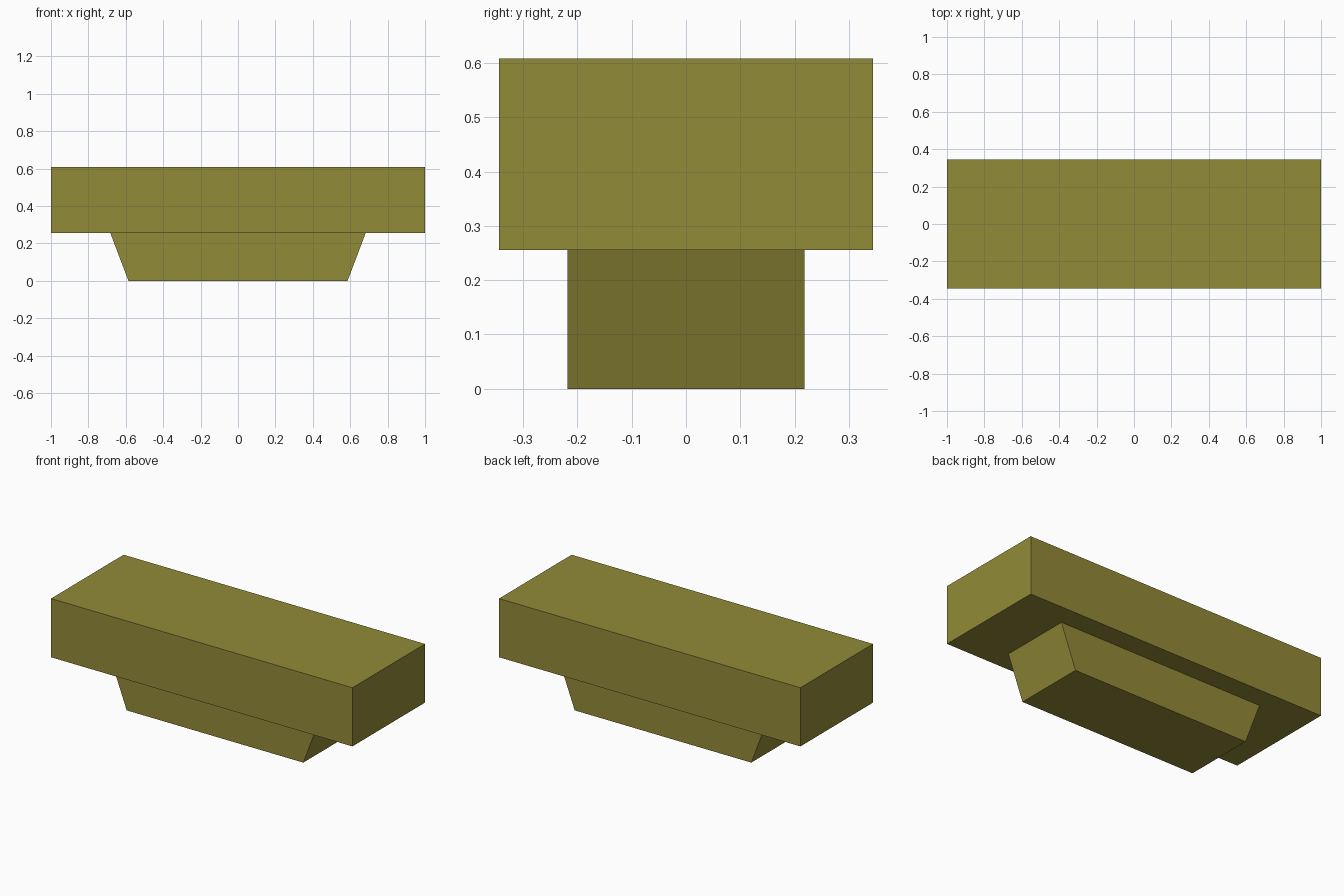
import bpy

if "Cube" in bpy.data.objects:
    bpy.data.objects.remove(bpy.data.objects["Cube"])

olive = bpy.data.materials.new("olive")
olive.diffuse_color = (0.29, 0.256, 0.040, 1.0)
olive.use_nodes = True
olive.node_tree.nodes["Principled BSDF"].inputs["Base Color"].default_value = olive.diffuse_color


def extrude_profile(name, profile, half_depth):
    """Extrude an x-z outline along y into a closed prism."""
    n = len(profile)
    verts = [(x, y, z) for y in (-half_depth, half_depth) for x, z in profile]
    faces = [tuple(range(n)), tuple(reversed(range(n, 2 * n)))]
    faces += [(i, i + n, (i + 1) % n + n, (i + 1) % n) for i in range(n)]
    mesh = bpy.data.meshes.new(name)
    mesh.from_pydata(verts, [], faces)
    mesh.materials.append(olive)
    mesh.update()
    obj = bpy.data.objects.new(name, mesh)
    bpy.context.collection.objects.link(obj)
    return obj


SEAM, TOP = 0.256, 0.608

# Wide upper slab
extrude_profile("upper_slab", [(-1, SEAM), (1, SEAM), (1, TOP), (-1, TOP)], 0.344)

# Narrower base whose ends slope outwards towards the slab
extrude_profile("tapered_base",
                [(-0.586, 0), (0.586, 0), (0.683, SEAM), (-0.683, SEAM)], 0.218)
